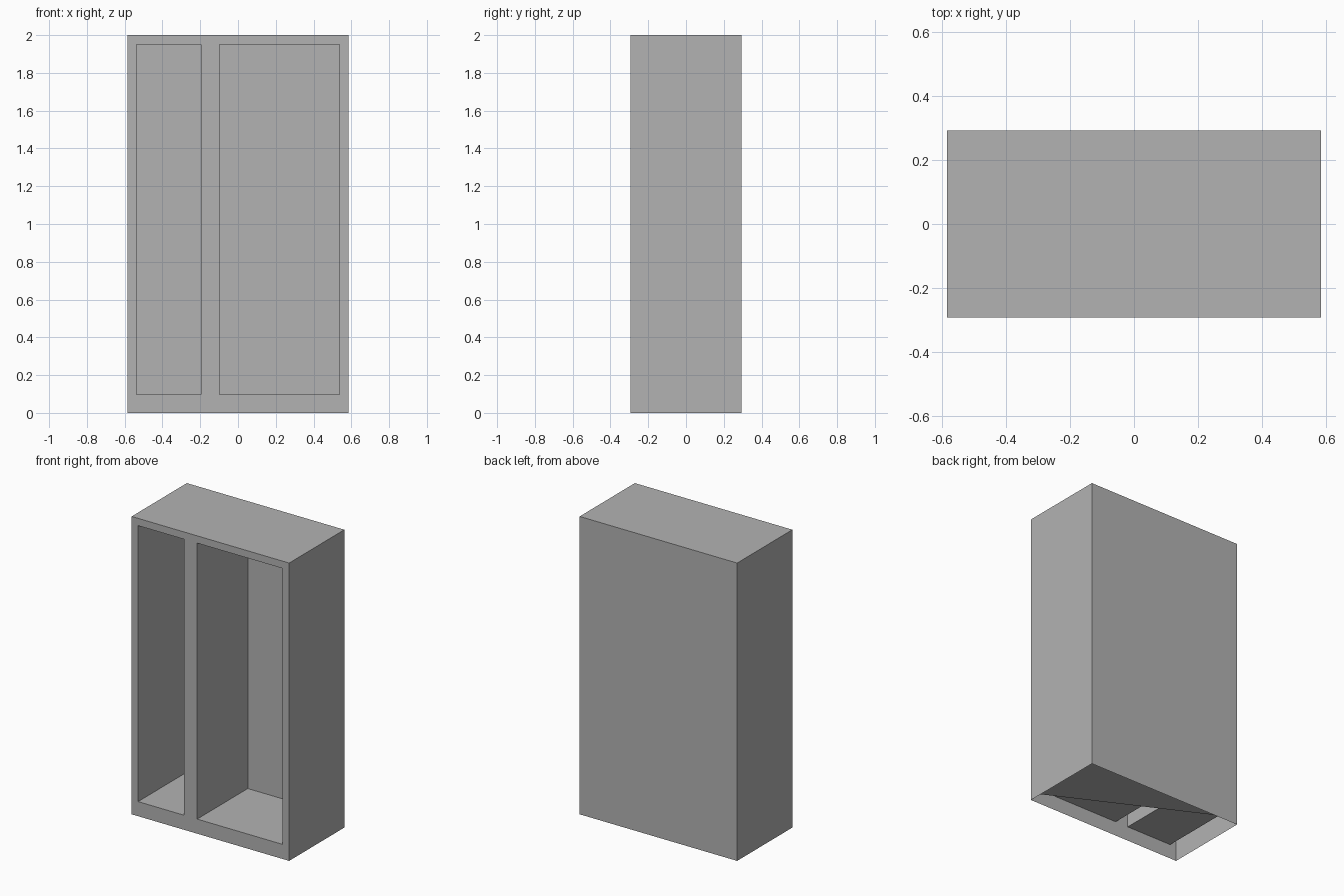
import bpy
import bmesh
from mathutils import Vector

if "Cube" in bpy.data.objects:
    bpy.data.objects.remove(bpy.data.objects["Cube"])

W, D, H = 0.585, 0.293, 2.0           # half width, half depth, height
BACK = 0.244                          # rear of the compartments
SILL, LINTEL = 0.098, 1.951           # opening bottom and top
OPENINGS = {"narrow": (-0.537, -0.195), "wide": (-0.098, 0.537)}

grey = bpy.data.materials.new("cabinet grey")
grey.use_nodes = True
colour = (0.45, 0.45, 0.45, 1)
grey.diffuse_color = colour
grey.node_tree.nodes["Principled BSDF"].inputs["Base Color"].default_value = colour


def finish(name, bm):
    mesh = bpy.data.meshes.new(name)
    bm.to_mesh(mesh)
    bm.free()
    mesh.materials.append(grey)
    obj = bpy.data.objects.new(name, mesh)
    bpy.context.collection.objects.link(obj)
    return obj


def open_box(name, low, high, missing, inward=False):
    """Thin box without the faces that point along the missing directions."""
    low, high = Vector(low), Vector(high)
    bm = bmesh.new()
    bmesh.ops.create_cube(bm, size=1)
    bmesh.ops.scale(bm, vec=high - low, verts=bm.verts)
    bmesh.ops.translate(bm, vec=(low + high) / 2, verts=bm.verts)
    bm.normal_update()
    gone = [f for f in bm.faces if any(f.normal.dot(Vector(m)) > 0.9 for m in missing)]
    bmesh.ops.delete(bm, geom=gone, context="FACES")
    if inward:
        bmesh.ops.reverse_faces(bm, faces=bm.faces)
    return finish(name, bm)


FRONT, DOWN = (0, -1, 0), (0, 0, -1)

# Outer shell, open at the front and underneath
open_box("cabinet_shell", (-W, -D, 0), (W, D, H), [FRONT, DOWN])

# Lining of each compartment, facing into the opening
for name, (x0, x1) in OPENINGS.items():
    open_box(name + "_compartment", (x0, -D, SILL), (x1, BACK, LINTEL), [FRONT], True)

# Front frame: a grid of panels that skips the two openings
bm = bmesh.new()
xs = [-W, *OPENINGS["narrow"], *OPENINGS["wide"], W]
zs = [0, SILL, LINTEL, H]
grid = [[bm.verts.new((x, -D, z)) for x in xs] for z in zs]
for r in range(len(zs) - 1):
    for c in range(len(xs) - 1):
        if r == 1 and c in (1, 3):
            continue
        bm.faces.new((grid[r][c], grid[r][c + 1], grid[r + 1][c + 1], grid[r + 1][c]))
finish("front_frame", bm)

# Half base panel, recessed under the compartments
bm = bmesh.new()
z = SILL / 2
bm.faces.new([bm.verts.new(p) for p in ((W, -D, z), (-W, D, z), (W, D, z))])
finish("base_panel", bm)
